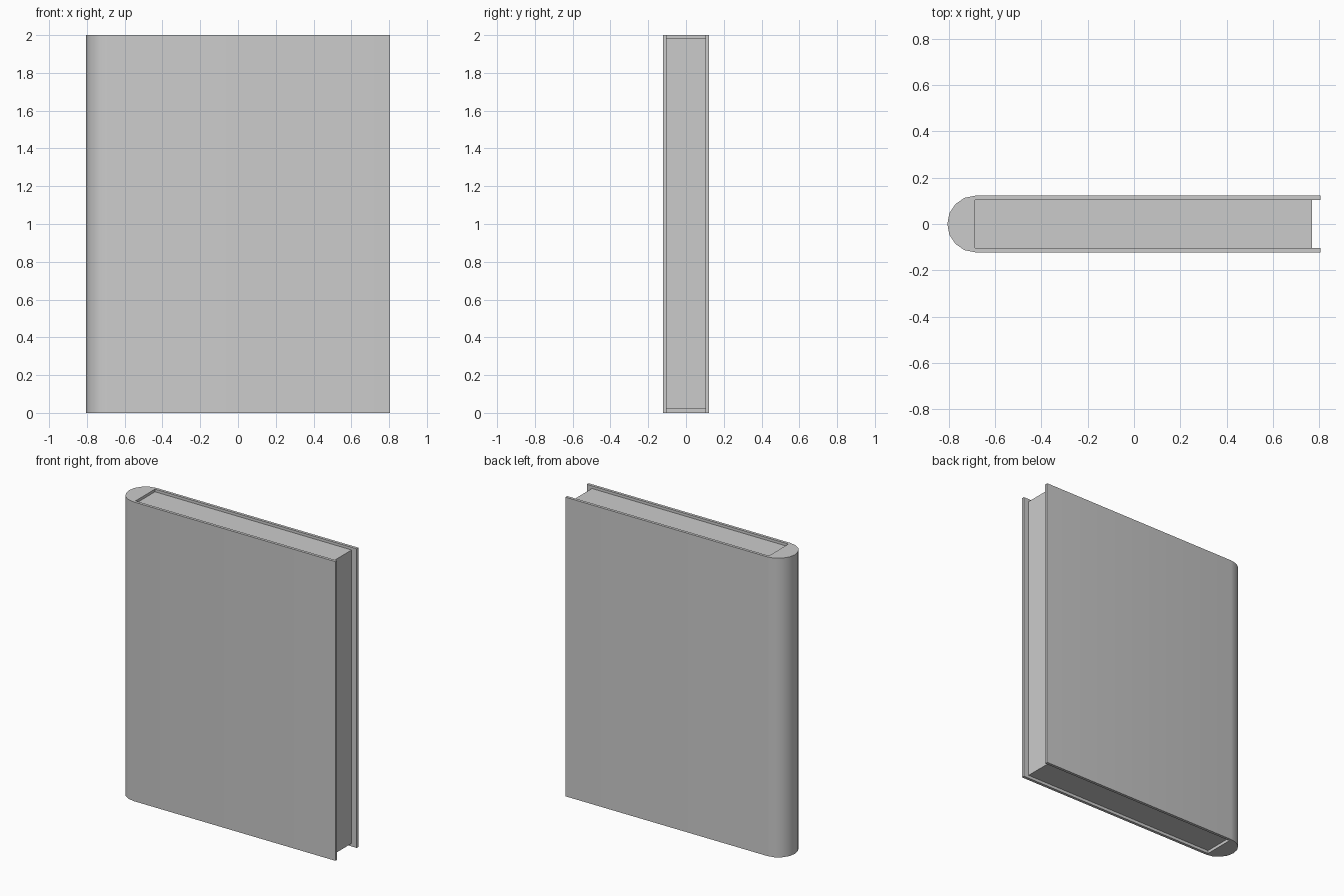
import bpy, bmesh, math

if "Cube" in bpy.data.objects:
    bpy.data.objects.remove(bpy.data.objects["Cube"])

HALF_L, HALF_T, HEIGHT = 0.806, 0.122, 2.0   # overall half length, half thickness, height
INNER = 0.103                                # half thickness of the page block
SPINE_X = -0.686                             # where the rounded spine meets the pages


def extrude_profile(name, points, z0, z1):
    """Make a solid by extruding a flat xy outline from z0 to z1."""
    bm = bmesh.new()
    face = bm.faces.new([bm.verts.new((x, y, z0)) for x, y in points])
    new = bmesh.ops.extrude_face_region(bm, geom=[face])["geom"]
    verts = [g for g in new if isinstance(g, bmesh.types.BMVert)]
    bmesh.ops.translate(bm, verts=verts, vec=(0, 0, z1 - z0))
    bmesh.ops.recalc_face_normals(bm, faces=bm.faces)
    mesh = bpy.data.meshes.new(name)
    bm.to_mesh(mesh)
    bm.free()
    obj = bpy.data.objects.new(name, mesh)
    bpy.context.collection.objects.link(obj)
    return obj


# Cover: rounded solid spine with two boards, one C-shaped outline
spine = []
for i in range(9):
    a = math.pi / 2 + math.pi * i / 8
    spine.append((SPINE_X + (HALF_L + SPINE_X) * math.cos(a), HALF_T * math.sin(a)))
outline = [(HALF_L, INNER), (HALF_L, HALF_T)] + spine + [
    (HALF_L, -HALF_T), (HALF_L, -INNER), (SPINE_X, -INNER), (SPINE_X, INNER)]
cover = extrude_profile("cover", outline, 0, HEIGHT)
bpy.context.view_layer.objects.active = cover
cover.select_set(True)
bpy.ops.object.shade_smooth_by_angle(angle=math.radians(30))

# Page block, recessed at the top, bottom and open edge
extrude_profile("pages", [(SPINE_X, -INNER), (0.768, -INNER), (0.768, INNER), (SPINE_X, INNER)],
                0.02, HEIGHT - 0.018)
